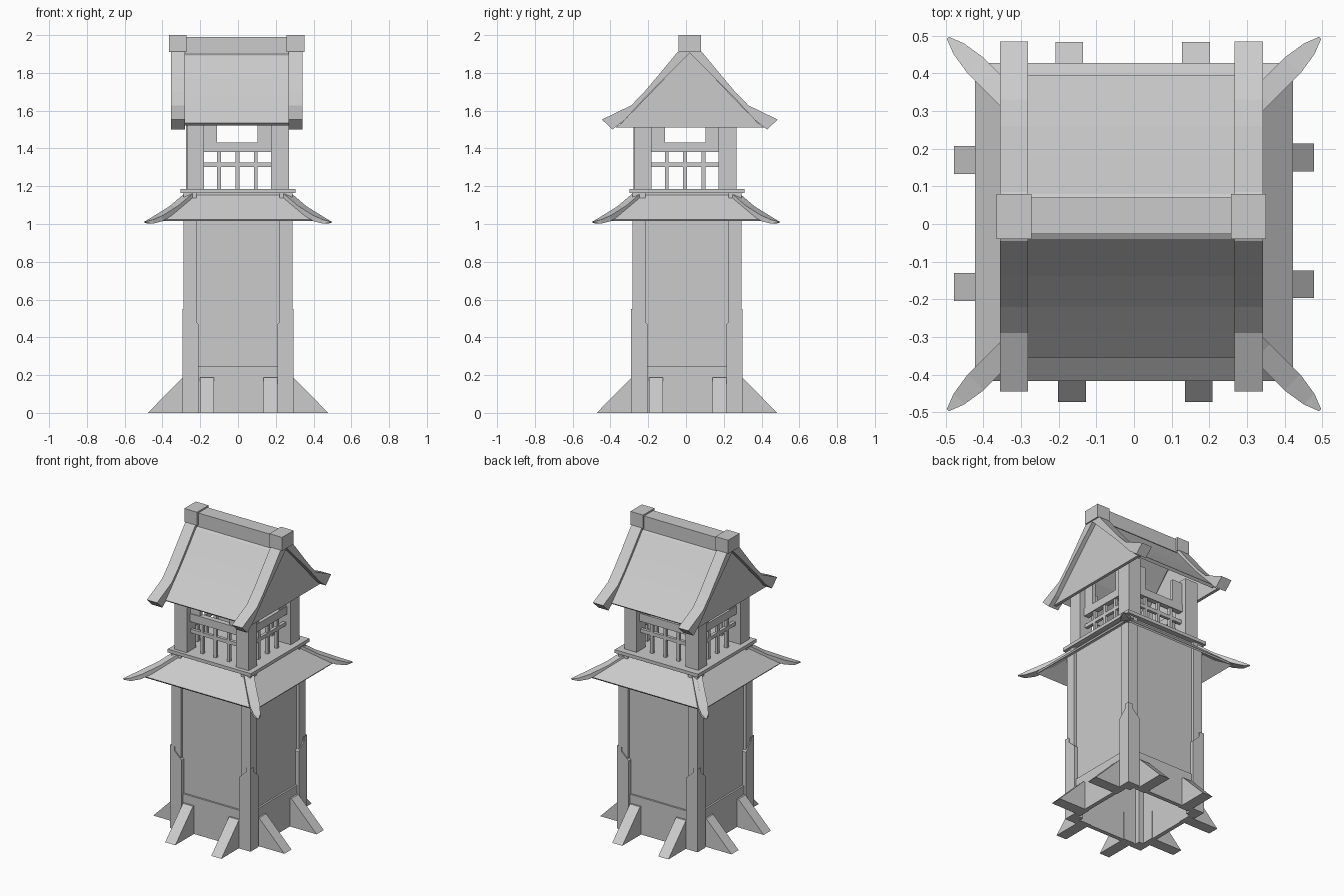
import bpy, bmesh, math
from mathutils import Matrix, Vector

cube = bpy.data.objects.get("Cube")
if cube:
    bpy.data.objects.remove(cube, do_unlink=True)

grey = bpy.data.materials.new("plain_grey")
grey.use_nodes = True
COLOR = (0.6, 0.6, 0.6, 1)
grey.diffuse_color = COLOR
grey.node_tree.nodes["Principled BSDF"].inputs["Base Color"].default_value = COLOR


def finish(name, bm, turn=0, shift=(0, 0, 0)):
    """Turn the part in quarter steps about z, shift it and link it."""
    bmesh.ops.recalc_face_normals(bm, faces=bm.faces)
    bm.transform(Matrix.Translation(shift) @ Matrix.Rotation(turn * math.pi / 2, 4, "Z"))
    mesh = bpy.data.meshes.new(name)
    bm.to_mesh(mesh)
    bm.free()
    mesh.materials.append(grey)
    obj = bpy.data.objects.new(name, mesh)
    bpy.context.collection.objects.link(obj)
    return obj


def box(name, x, y, z, turn=0, shift=(0, 0, 0)):
    bm = bmesh.new()
    bmesh.ops.create_cube(bm, size=1)
    for v in bm.verts:
        v.co = [lo + (c + 0.5) * (hi - lo) for c, (lo, hi) in zip(v.co, (x, y, z))]
    return finish(name, bm, turn, shift)


def loft(name, rings, turn=0, shift=(0, 0, 0), closed=True):
    """Skin between rings of points, with optional end caps."""
    bm = bmesh.new()
    loops = [[bm.verts.new(p) for p in ring] for ring in rings]
    for a, b in zip(loops, loops[1:]):
        for i in range(len(a)):
            j = (i + 1) % len(a)
            bm.faces.new((a[i], a[j], b[j], b[i]))
    if closed:
        bm.faces.new(loops[0])
        bm.faces.new(loops[-1])
    return finish(name, bm, turn, shift)


def prism(name, profile, x0, x1, turn=0, shift=(0, 0, 0)):
    """Extrude a (y, z) profile along x."""
    return loft(name, [[(x, y, z) for y, z in profile] for x in (x0, x1)], turn, shift)


BODY = (0, 0.005, 0)
LOFT = (-0.003, -0.005, 0)
ROOF = (-0.007, 0.02, 0)

# Tower body, one side and one corner per quarter turn
for k in range(4):
    box("corner_post", (0.22, 0.288), (-0.288, -0.22), (0, 1.165), k, BODY)
    box("wall_panel", (-0.23, 0.23), (-0.27, -0.255), (0.2, 1.165), k, BODY)
    box("bottom_rail", (-0.23, 0.23), (-0.282, -0.255), (0, 0.245), k, BODY)

    # Corner guards with sloping tops, on both faces of each corner
    for s in (-1, 1):
        guard = [(s * a, z) for a, z in ((0.21, 0), (0.295, 0), (0.295, 0.55), (0.21, 0.47))]
        loft("corner_guard", [[(a, y, z) for a, z in guard] for y in (-0.295, -0.262)], k, BODY)

    # Wedge feet
    wedge = [(-0.25, 0), (-0.478, 0), (-0.293, 0.187), (-0.25, 0.187)]
    for x in (-0.165, 0.172):
        prism("wedge_foot", wedge, x - 0.037, x + 0.037, k, BODY)

    # Curved hip ribs on the lower roof corners
    rings = []
    for d, z, w in ((0.25, 1.172, 0.03), (0.34, 1.095, 0.03), (0.42, 1.045, 0.03),
                    (0.465, 1.022, 0.02), (0.494, 1.012, 0.004)):
        side = Vector((w, w, 0)) * math.sqrt(0.5)
        mid = Vector((d, -d, z))
        drop = Vector((0, 0, -min(0.035, w)))
        rings.append([mid - side, mid + side, mid + side + drop, mid - side + drop])
    loft("hip_rib", rings, k)

    # Balcony corner posts, rails, balusters and upper boards
    box("balcony_post", (0.178, 0.272), (-0.268, -0.178), (1.18, 1.6), k, LOFT)
    box("top_rail", (-0.18, 0.18), (-0.24, -0.205), (1.38, 1.432), k, LOFT)
    box("middle_rail", (-0.18, 0.18), (-0.232, -0.212), (1.302, 1.326), k, LOFT)
    for x in (-0.097, 0, 0.097):
        box("baluster", (x - 0.01, x + 0.01), (-0.232, -0.212), (1.18, 1.39), k, LOFT)
    for s in (-1, 1):
        box("upper_board", sorted((s * 0.107, s * 0.18)), (-0.235, -0.21), (1.42, 1.58), k, LOFT)


# Lower skirt roof and the balcony floor
def square(half, z):
    return [(sx * half, sy * half, z) for sx, sy in ((-1, -1), (1, -1), (1, 1), (-1, 1))]


loft("skirt_roof", [square(0.25, 1.17), square(0.422, 1.025), square(0.415, 1.015),
                    square(0.24, 1.155), square(0.25, 1.17)], 0, BODY, closed=False)
box("balcony_floor", (-0.305, 0.305), (-0.305, 0.305), (1.163, 1.185), 0, BODY)

# Upper roof: swept slabs and end verges, both slopes
verge = [(0, 1.94), (0.065, 1.91), (0.16, 1.795), (0.24, 1.7), (0.31, 1.628), (0.465, 1.553),
         (0.41, 1.5), (0.345, 1.55), (0.24, 1.665), (0, 1.905)]
slab = [(0, 1.925), (0.06, 1.89), (0.16, 1.768), (0.24, 1.677), (0.305, 1.608), (0.375, 1.535),
        (0.36, 1.522), (0.22, 1.655), (0.14, 1.745), (0, 1.9)]
for s in (-1, 1):
    prism("roof_slab", [(s * y, z) for y, z in slab], -0.29, 0.29, 0, ROOF)
    for x0, x1 in ((-0.349, -0.274), (0.274, 0.349)):
        prism("roof_verge", [(s * y, z) for y, z in verge], x0, x1, 0, ROOF)

# Gables, ridge beam and ridge end blocks
gable = [(-0.395, 1.51), (0.395, 1.51), (0.36, 1.535), (0.23, 1.67), (0, 1.91),
         (-0.23, 1.67), (-0.36, 1.535)]
for s in (-1, 1):
    prism("gable", gable, s * 0.3, s * 0.32, 0, ROOF)
    box("ridge_block", sorted((s * 0.265, s * 0.358)), (-0.06, 0.06), (1.91, 2.0), 0, ROOF)
box("ridge_beam", (-0.28, 0.28), (-0.047, 0.05), (1.9, 1.99), 0, ROOF)
